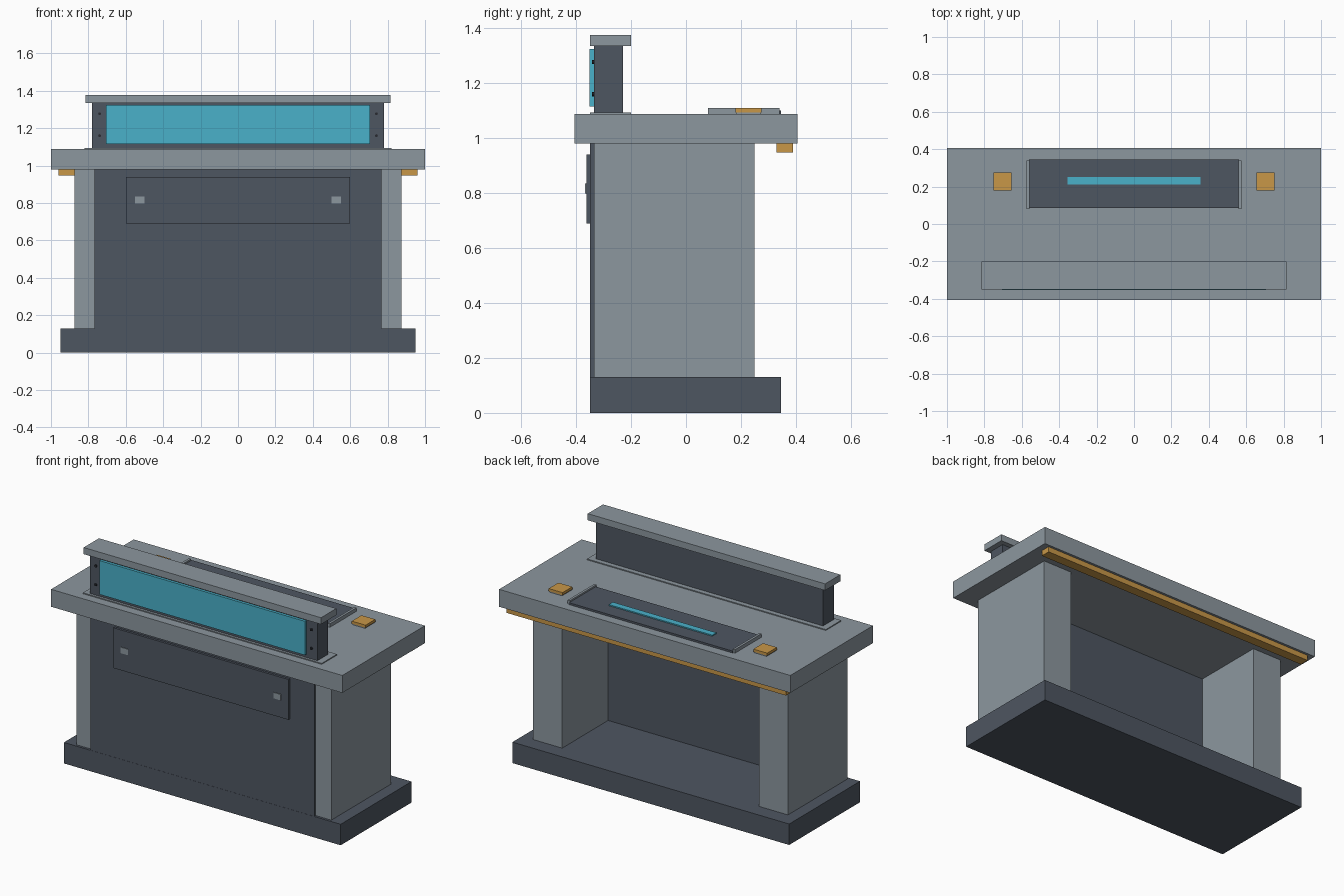
import bpy, bmesh
from mathutils import Matrix

if "Cube" in bpy.data.objects:
    bpy.data.objects.remove(bpy.data.objects["Cube"])


def material(name, rgb):
    m = bpy.data.materials.new(name)
    m.diffuse_color = (*rgb, 1)
    m.use_nodes = True
    m.node_tree.nodes["Principled BSDF"].inputs["Base Color"].default_value = m.diffuse_color
    return m


GREY = material("light grey", (0.264, 0.309, 0.345))
DARK = material("dark slate", (0.076, 0.093, 0.120))
CYAN = material("cyan", (0.068, 0.440, 0.590))
AMBER = material("amber", (0.580, 0.310, 0.064))
BLACK = material("near black", (0.020, 0.023, 0.030))


def finish(name, bm, mat):
    me = bpy.data.meshes.new(name)
    bm.to_mesh(me)
    bm.free()
    me.materials.append(mat)
    ob = bpy.data.objects.new(name, me)
    bpy.context.collection.objects.link(ob)
    return ob


def box(name, mat, x, y, z):
    """Box spanning the given (low, high) ranges."""
    bm = bmesh.new()
    bmesh.ops.create_cube(bm, size=1)
    for v in bm.verts:
        v.co = [r[0] if c < 0 else r[1] for c, r in zip(v.co, (x, y, z))]
    return finish(name, bm, mat)


def pair(name, mat, x, y, z):
    """The same box on the right and the left."""
    box(name + "_right", mat, x, y, z)
    box(name + "_left", mat, (-x[1], -x[0]), y, z)


# Plinth, legs and front panel
box("plinth", DARK, (-0.95, 0.95), (-0.35, 0.345), (0, 0.13))
pair("leg", GREY, (0.675, 0.875), (-0.335, 0.25), (0.13, 0.98))
box("front_panel", DARK, (-0.768, 0.768), (-0.349, -0.20), (0.13, 0.98))

# Raised access hatch with two catches
box("hatch", DARK, (-0.6, 0.6), (-0.363, -0.349), (0.69, 0.94))
pair("catch", GREY, (0.50, 0.55), (-0.367, -0.363), (0.798, 0.835))

# Worktop with a trim strip under the rear edge
box("worktop", GREY, (-1, 1), (-0.405, 0.405), (0.98, 1.088))
box("trim_strip", AMBER, (-0.96, 0.96), (0.33, 0.39), (0.947, 0.98))

# Display housing
box("housing_base", GREY, (-0.82, 0.82), (-0.35, -0.20), (1.088, 1.094))
box("housing", DARK, (-0.78, 0.78), (-0.335, -0.23), (1.094, 1.335))
box("housing_cap", GREY, (-0.815, 0.815), (-0.35, -0.20), (1.335, 1.376))
box("screen", CYAN, (-0.705, 0.705), (-0.352, -0.335), (1.115, 1.325))

# Screws beside the screen
for i, (x, z) in enumerate((x, z) for x in (-0.74, 0.74) for z in (1.16, 1.277)):
    bm = bmesh.new()
    bmesh.ops.create_cone(bm, cap_ends=True, segments=8, radius1=0.008,
                          radius2=0.008, depth=0.008,
                          matrix=Matrix.Translation((x, -0.338, z)) @ Matrix.Rotation(1.5708, 4, 'X'))
    finish(f"screw_{i + 1}", bm, BLACK)

# Control console on the worktop
box("console_plate", DARK, (-0.562, 0.562), (0.085, 0.346), (1.088, 1.10))
pair("console_rail", GREY, (0.56, 0.575), (0.08, 0.34), (1.088, 1.11))
box("console_light", CYAN, (-0.355, 0.355), (0.21, 0.25), (1.10, 1.107))

# Buttons on thin pads
pair("button_pad", GREY, (0.66, 0.745), (0.182, 0.273), (1.088, 1.094))
pair("button", AMBER, (0.655, 0.75), (0.18, 0.275), (1.094, 1.11))
